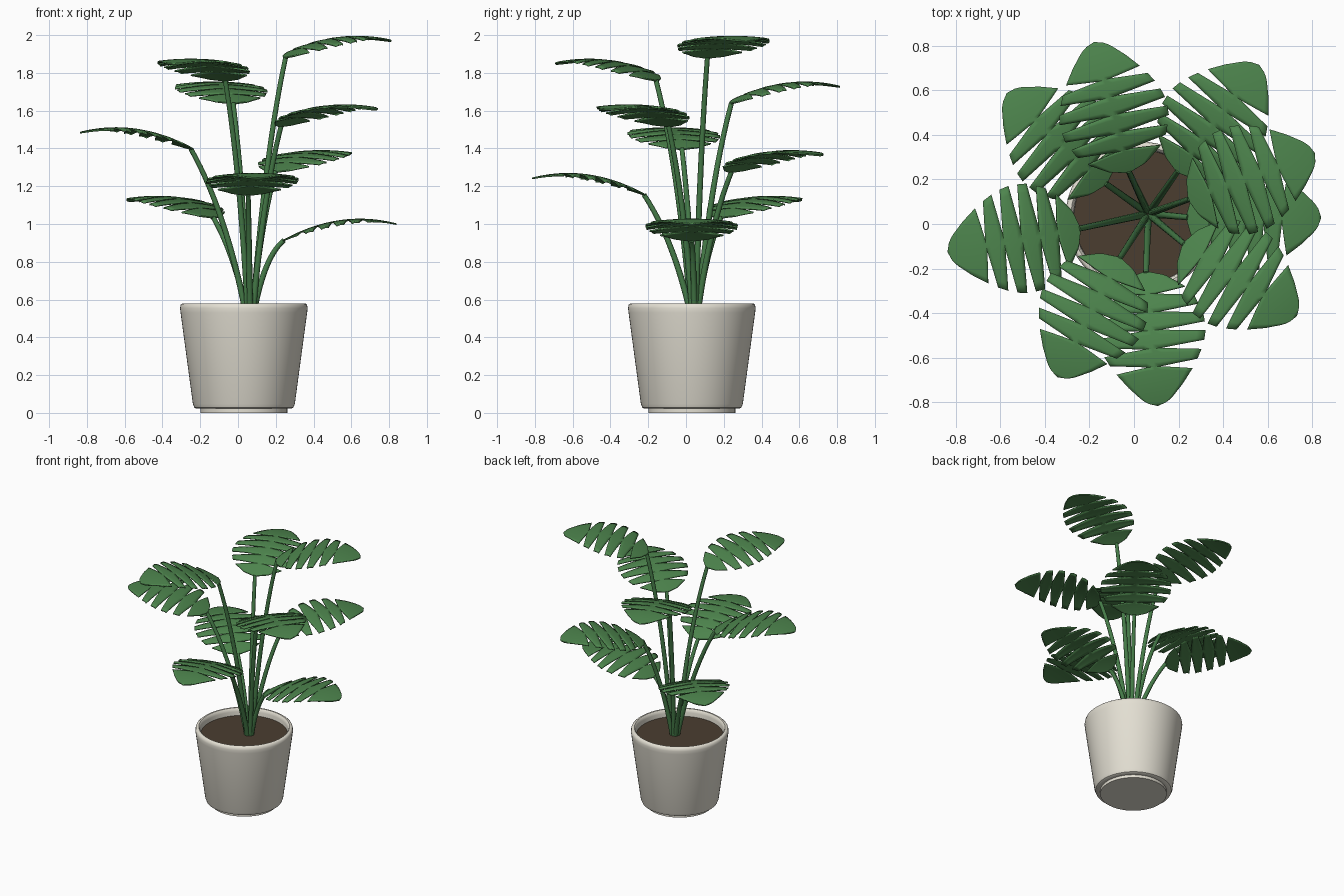
import bpy, bmesh, math
from mathutils import Vector

if "Cube" in bpy.data.objects:
    bpy.data.objects.remove(bpy.data.objects["Cube"])


def material(name, rgb):
    m = bpy.data.materials.new(name)
    m.diffuse_color = (*rgb, 1)
    m.use_nodes = True
    m.node_tree.nodes["Principled BSDF"].inputs["Base Color"].default_value = m.diffuse_color
    return m


LEAF = material("leaf green", (0.075, 0.235, 0.075))
STEM = material("stem green", (0.06, 0.2, 0.065))
POT = material("cream ceramic", (0.77, 0.74, 0.65))
SOIL = material("brown soil", (0.07, 0.048, 0.03))


def add_object(name, bm, mat, angle=40):
    bmesh.ops.remove_doubles(bm, verts=bm.verts, dist=0.0002)
    bmesh.ops.recalc_face_normals(bm, faces=bm.faces)
    me = bpy.data.meshes.new(name)
    bm.to_mesh(me)
    bm.free()
    me.materials.append(mat)
    ob = bpy.data.objects.new(name, me)
    bpy.context.collection.objects.link(ob)
    bpy.ops.object.select_all(action='DESELECT')
    ob.select_set(True)
    bpy.context.view_layer.objects.active = ob
    bpy.ops.object.shade_smooth_by_angle(angle=math.radians(angle))
    return ob


def lathe(name, profile, mat, centre, steps=64):
    bm = bmesh.new()
    vs = [bm.verts.new((r, 0, z)) for r, z in profile]
    es = [bm.edges.new(p) for p in zip(vs, vs[1:])]
    bmesh.ops.spin(bm, geom=vs + es, cent=(0, 0, 0), axis=(0, 0, 1),
                   angle=math.tau, steps=steps)
    ob = add_object(name, bm, mat)
    ob.location = centre
    return ob


# Pot with a recessed foot and rounded rim, and the soil inside
CENTRE = (0.031, 0.031, 0)
lathe("pot", [(0, 0), (0.23, 0), (0.23, 0.022), (0.25, 0.022), (0.262, 0.028),
              (0.27, 0.048), (0.335, 0.53), (0.338, 0.555), (0.334, 0.573),
              (0.325, 0.58), (0.314, 0.58), (0.306, 0.573), (0.302, 0.555),
              (0.298, 0.50), (0, 0.50)], POT, CENTRE)
lathe("soil", [(0, 0.527), (0.30, 0.527), (0.299, 0.505), (0, 0.505)], SOIL, CENTRE)

# Half width of a leaf blade along its length
OUTLINE = [(0, 0.0), (0.04, 0.085), (0.13, 0.165), (0.22, 0.21), (0.34, 0.24),
           (0.46, 0.246), (0.58, 0.228), (0.72, 0.182), (0.85, 0.122),
           (0.95, 0.065), (0.985, 0.032), (1, 0.0)]
LENGTH = 0.605
SLOTS = [0.17 + 0.135 * i for i in range(5)]


def half_width(u):
    for (u0, w0), (u1, w1) in zip(OUTLINE, OUTLINE[1:]):
        if u <= u1:
            return w0 + (w1 - w0) * (u - u0) / (u1 - u0)
    return 0


def blade(name, base, angle):
    bm = bmesh.new()
    bounds = [0] + SLOTS + [1]
    d = Vector((math.cos(angle), math.sin(angle), 0))
    side = Vector((-d.y, d.x, 0))
    cols = 6
    for i, (a, b) in enumerate(zip(bounds, bounds[1:])):
        rows = 12 if i in (0, len(SLOTS)) else 4
        for sgn in (1, -1):
            grid = []
            for r in range(rows + 1):
                line = []
                for c in range(cols + 1):
                    v = c / cols
                    gap = 0.034 * max(0, (v - 0.16) / 0.84)   # slots open towards the edge
                    lo = a + (gap if a > 0 else 0)
                    hi = b - (gap if b < 1 else 0)
                    f = r / rows
                    u = lo + (hi - lo) * f
                    s = u * LENGTH
                    w = half_width(u) * v
                    z = 0.56 * s - 0.68 * s * s - 0.36 * w * w
                    if 0 < a and b < 1:
                        z += 0.004 * v * (math.sin(math.pi * f) - 0.6)
                    line.append(bm.verts.new(base + d * s + side * (sgn * w)
                                             + Vector((0, 0, z))))
                grid.append(line)
            for r in range(rows):
                for c in range(cols):
                    q = [grid[r][c], grid[r + 1][c], grid[r + 1][c + 1], grid[r][c + 1]]
                    bm.faces.new(q if sgn > 0 else q[::-1])
    ob = add_object(name, bm, LEAF)
    mod = ob.modifiers.new("thickness", 'SOLIDIFY')
    mod.thickness = 0.008
    mod.offset = 0


def stem(name, root, ctrl, tip):
    bm = bmesh.new()
    n, sides = 14, 10
    rings = []
    for i in range(n + 1):
        t = i / n
        p = root * (1 - t) ** 2 + ctrl * 2 * t * (1 - t) + tip * t * t
        tan = ((ctrl - root) * (1 - t) + (tip - ctrl) * t).normalized()
        ax = tan.cross(Vector((0.3, 0.9, -0.3))).normalized()
        ay = tan.cross(ax)
        rad = 0.017 - 0.004 * t
        rings.append([bm.verts.new(p + (ax * math.cos(k * math.tau / sides)
                                        + ay * math.sin(k * math.tau / sides)) * rad)
                      for k in range(sides)])
    for r0, r1 in zip(rings, rings[1:]):
        for k in range(sides):
            j = (k + 1) % sides
            bm.faces.new((r0[k], r0[j], r1[j], r1[k]))
    bm.faces.new(rings[0][::-1])
    bm.faces.new(rings[-1])
    add_object(name, bm, STEM)


# Nine leaves climbing in a golden-angle spiral: blade base x, y
BASES = [(0.234, 0.03), (-0.124, 0.178), (0.053, -0.213), (0.193, 0.233),
         (-0.24, -0.02), (0.22, -0.087), (-0.023, 0.231), (-0.063, -0.15),
         (0.243, 0.11)]
for i, (x, y) in enumerate(BASES):
    ang = math.radians(137.5 * i)
    tip = Vector((x, y, 0.909 + 0.121 * i))
    root = Vector((0.062 + 0.018 * math.cos(ang), 0.045 + 0.018 * math.sin(ang), 0.515))
    ctrl = root.lerp(tip, 0.38)
    ctrl.z = root.z + (tip.z - root.z) * (0.8 if i == 0 else 0.63)
    stem(f"stem_{i + 1}", root, ctrl, tip + Vector((math.cos(ang), math.sin(ang), 0.5)) * 0.01)
    blade(f"leaf_{i + 1}", tip, ang)
